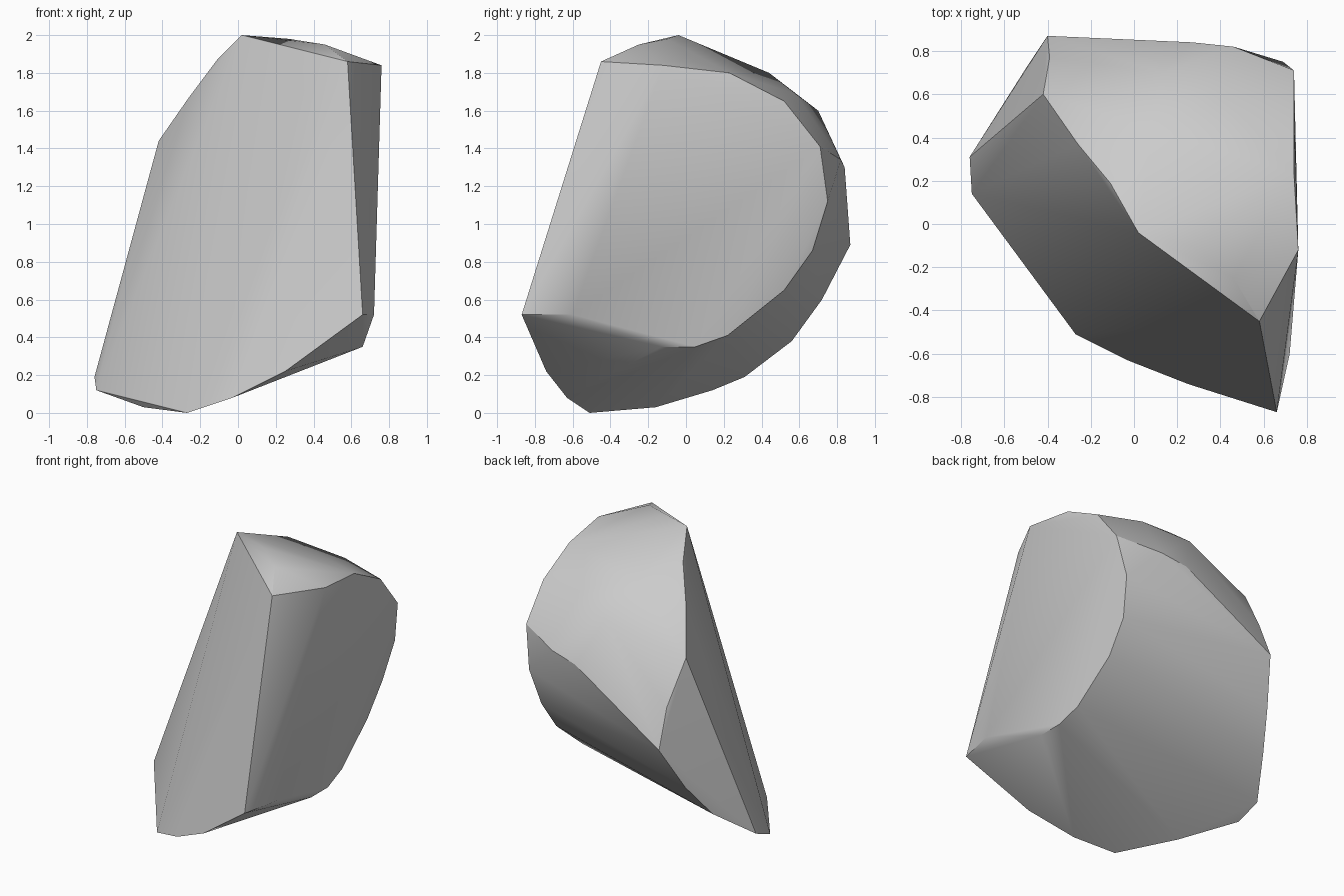
import bpy
import bmesh
import math
from mathutils import Vector


def remove_default_cube():
    cube = bpy.data.objects.get("Cube")
    if cube is not None:
        bpy.data.objects.remove(cube, do_unlink=True)


def flat_material(name, colour):
    material = bpy.data.materials.new(name)
    material.use_nodes = True
    material.diffuse_color = colour
    shader = next(n for n in material.node_tree.nodes if n.type == "BSDF_PRINCIPLED")
    shader.inputs["Base Color"].default_value = colour
    shader.inputs["Roughness"].default_value = 0.9
    return material


def hull_object(name, outlines, material):
    """Wrap a set of rim outlines in one convex skin and smooth its soft bends."""
    bm = bmesh.new()
    for outline in outlines:
        for point in outline:
            bm.verts.new(Vector(point))
    bmesh.ops.convex_hull(bm, input=list(bm.verts), use_existing_faces=False)

    # Discard points that ended up under the skin
    buried = [v for v in bm.verts if not v.link_faces]
    bmesh.ops.delete(bm, geom=buried, context="VERTS")
    bmesh.ops.recalc_face_normals(bm, faces=list(bm.faces))

    mesh = bpy.data.meshes.new(name)
    bm.to_mesh(mesh)
    bm.free()
    mesh.materials.append(material)

    rock = bpy.data.objects.new(name, mesh)
    bpy.context.scene.collection.objects.link(rock)
    bpy.ops.object.select_all(action="DESELECT")
    rock.select_set(True)
    bpy.context.view_layer.objects.active = rock
    bpy.ops.object.shade_smooth_by_angle(angle=math.radians(30))
    return rock


# Rim of the broad broken front face
front_rim = [
    (.02, -.04, 2), (-.11, .19, 1.87), (-.26, .37, 1.67), (-.42, .6, 1.44),
    (-.76, .31, .19), (-.75, .14, .12), (-.5, -.16, .03), (-.27, -.51, 0),
    (-.03, -.63, .08), (.25, -.74, .22), (.66, -.87, .52), (.58, -.45, 1.86),
]

# Rim of the rounded side face
side_rim = [
    (.76, -.12, 1.84), (.74, .23, 1.8), (.74, .52, 1.65), (.74, .71, 1.41),
    (.69, .75, 1.12), (.65, .67, .86), (.64, .52, .65), (.65, .22, .41),
    (.66, .05, .35), (.66, -.13, .35), (.72, -.6, .52),
]

# Ridge across the back and down the narrow edge
back_ridge = [
    (.46, .82, 1.34), (.27, .84, 1.3), (-.4, .87, .89),
    (-.39, .77, 1.15), (-.5, .72, .6), (-.6, .56, .38),
]

# Soft crown along the top
crown = [
    (.27, -.1, 1.98), (.46, -.25, 1.95), (.08, .44, 1.8),
    (.42, .58, 1.69), (.13, .7, 1.6),
]

remove_default_cube()
stone = flat_material("stone_grey", (.6, .6, .6, 1))
hull_object("rock_shard", [front_rim, side_rim, back_ridge, crown], stone)
